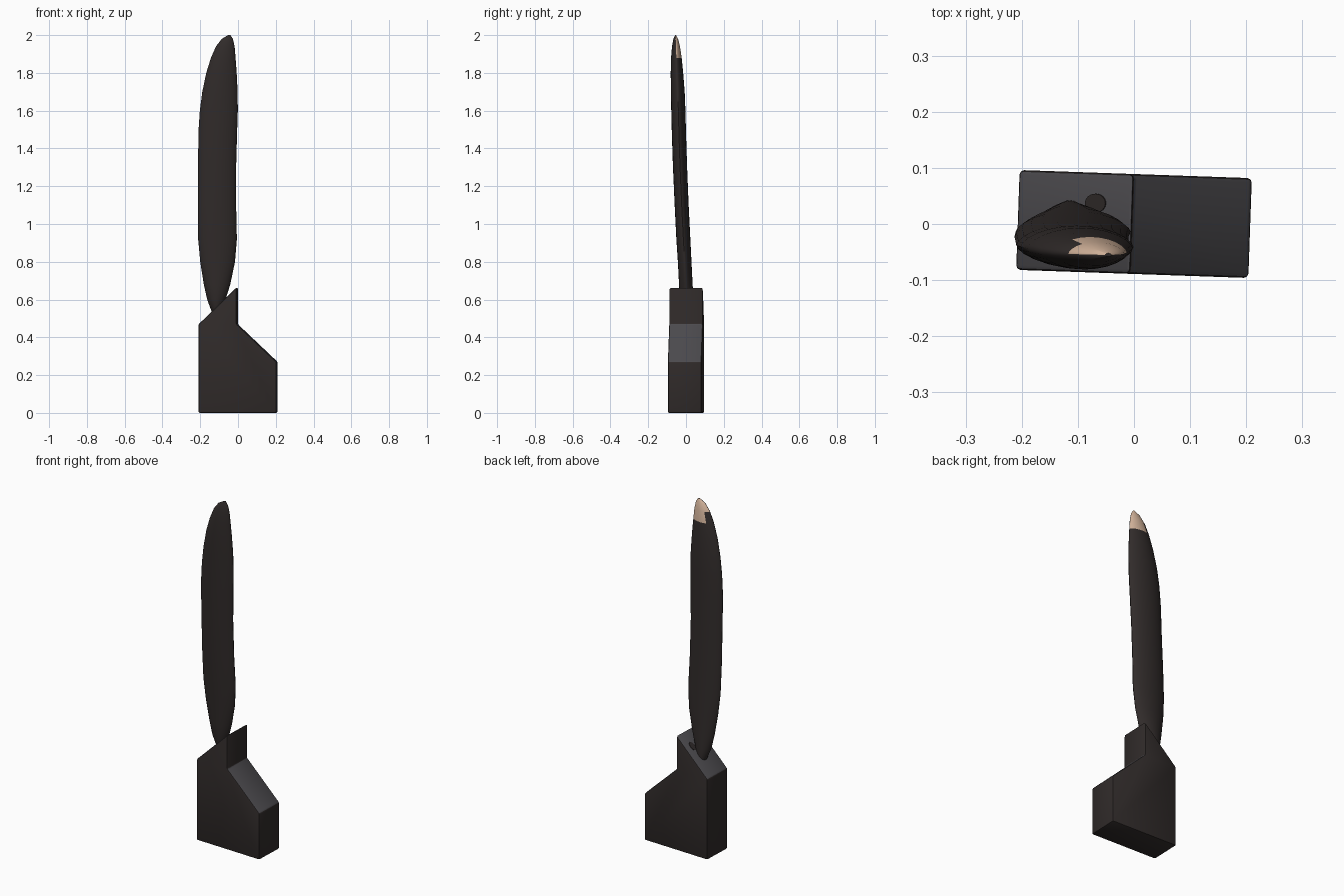
import bpy, bmesh, math

if "Cube" in bpy.data.objects:
    bpy.data.objects.remove(bpy.data.objects["Cube"])


def material(name, rgb):
    m = bpy.data.materials.new(name)
    m.diffuse_color = (*rgb, 1)
    m.use_nodes = True
    m.node_tree.nodes["Principled BSDF"].inputs["Base Color"].default_value = m.diffuse_color
    return m


dark = material("dark brown", (0.030, 0.024, 0.023))
grey = material("slate grey", (0.072, 0.069, 0.076))
cream = material("cream", (0.62, 0.43, 0.31))


def make_object(name, bm, mats):
    bmesh.ops.recalc_face_normals(bm, faces=bm.faces[:])
    me = bpy.data.meshes.new(name)
    bm.to_mesh(me)
    bm.free()
    ob = bpy.data.objects.new(name, me)
    bpy.context.collection.objects.link(ob)
    for m in mats:
        me.materials.append(m)
    return ob


def smooth(ob, angle):
    bpy.ops.object.select_all(action='DESELECT')
    ob.select_set(True)
    bpy.context.view_layer.objects.active = ob
    bpy.ops.object.shade_smooth_by_angle(angle=math.radians(angle))


# Stepped base: side profile extruded along y, grey on its two slopes
PROFILE = [(-0.207, 0), (0.207, 0), (0.207, 0.27), (-0.004, 0.47),
           (-0.004, 0.665), (-0.207, 0.468)]
HALF = 0.089
bm = bmesh.new()
face = bm.faces.new([bm.verts.new((x, -HALF, z)) for x, z in PROFILE])
ext = bmesh.ops.extrude_face_region(bm, geom=[face])
bmesh.ops.translate(bm, vec=(0, 2 * HALF, 0),
                    verts=[v for v in ext["geom"] if isinstance(v, bmesh.types.BMVert)])
bmesh.ops.recalc_face_normals(bm, faces=bm.faces[:])
for f in bm.faces:
    f.material_index = 1 if f.normal.z > 0.3 else 0
bmesh.ops.bevel(bm, geom=bm.edges[:], offset=0.008, segments=2,
                profile=0.5, affect='EDGES', material=-1)
base = make_object("base", bm, [dark, grey])
base.rotation_euler.z = math.radians(-2)
smooth(base, 30)

# Blade: lens-shaped sections given as z, left x, right x, front y, back y
SECTIONS = [
    (0.48, -0.115, -0.095, 0.005, 0.040), (0.54, -0.141, -0.086, -0.018, 0.043),
    (0.60, -0.163, -0.066, -0.032, 0.040), (0.68, -0.181, -0.041, -0.037, 0.035),
    (0.80, -0.200, -0.016, -0.043, 0.029), (0.92, -0.211, -0.006, -0.051, 0.023),
    (1.10, -0.213, -0.010, -0.060, 0.014), (1.30, -0.211, -0.010, -0.069, 0.006),
    (1.48, -0.210, -0.005, -0.075, 0.000), (1.60, -0.202, -0.001, -0.078, -0.003),
    (1.70, -0.189, -0.002, -0.080, -0.007), (1.80, -0.168, -0.007, -0.081, -0.015),
    (1.88, -0.143, -0.013, -0.079, -0.023), (1.94, -0.117, -0.018, -0.074, -0.032),
    (1.98, -0.086, -0.027, -0.067, -0.042), (2.00, -0.052, -0.040, -0.058, -0.052),
]
SIDES = 24
bm = bmesh.new()
rings = []
for z, xl, xr, yf, yb in SECTIONS:
    ring = []
    for i in range(SIDES):
        a = 2 * math.pi * i / SIDES
        s = math.sin(a)
        y = (yf + yb) / 2 + (yb - yf) / 2 * math.copysign(abs(s) ** 1.25, s)
        ring.append(bm.verts.new(((xl + xr) / 2 + (xr - xl) / 2 * math.cos(a), y, z)))
    rings.append(ring)
for lo, hi in zip(rings, rings[1:]):
    for i in range(SIDES):
        j = (i + 1) % SIDES
        bm.faces.new((lo[i], lo[j], hi[j], hi[i]))
bm.faces.new(rings[0])
bm.faces.new(rings[-1])
bmesh.ops.recalc_face_normals(bm, faces=bm.faces[:])
# Cream patch on the back of the tip, along the slanted left edge
for f in bm.faces:
    c = f.calc_center_median()
    if c.z > 1.88 and f.normal.y > 0.1 and c.z + 0.7 * c.x > 1.84:
        f.material_index = 1
blade = make_object("blade", bm, [dark, cream])
smooth(blade, 50)

# Small dark spot lying on the upper slope beside the blade root
bm = bmesh.new()
bmesh.ops.create_cone(bm, cap_ends=True, segments=16, radius1=0.017,
                      radius2=0.017, depth=0.004)
spot = make_object("slope_spot", bm, [dark])
spot.scale.x = 1.5
spot.location = (-0.068, 0.037, 0.602)
spot.rotation_euler.y = -math.atan2(0.197, 0.203)
